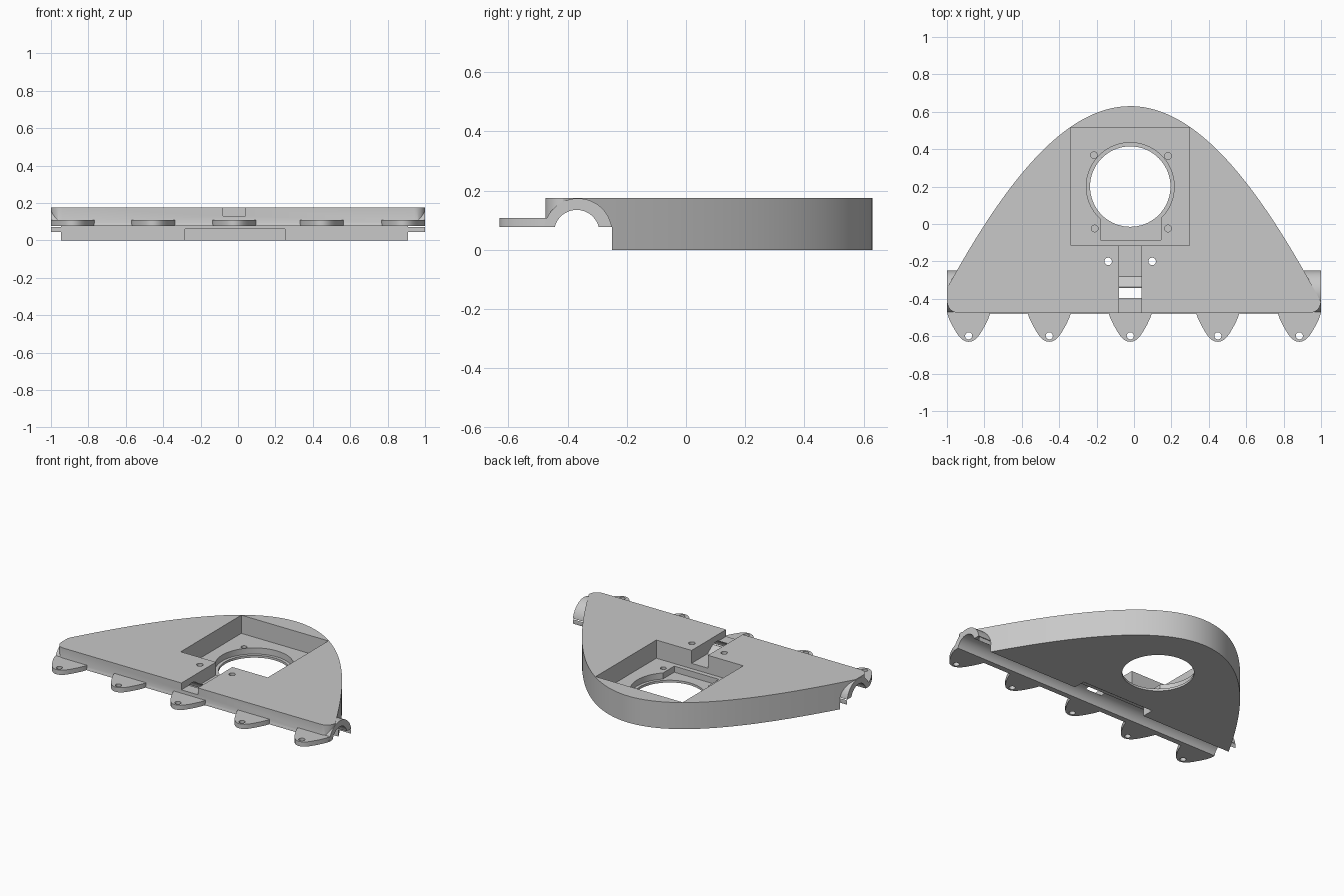
import bpy, bmesh, math

if "Cube" in bpy.data.objects:
    bpy.data.objects.remove(bpy.data.objects["Cube"])

grey = bpy.data.materials.new("light_grey")
grey.diffuse_color = (0.58, 0.58, 0.58, 1)
grey.use_nodes = True
grey.node_tree.nodes["Principled BSDF"].inputs["Base Color"].default_value = grey.diffuse_color
CX = -0.02   # centre line of the plate


def prism(name, pts, lo, hi, axis="Z"):
    """Extrude a closed profile: (x, y) along Z, or (y, z) along X."""
    bm = bmesh.new()
    place = (lambda p: (p[0], p[1], lo)) if axis == "Z" else (lambda p: (lo, p[0], p[1]))
    face = bm.faces.new([bm.verts.new(place(p)) for p in pts])
    ext = bmesh.ops.extrude_face_region(bm, geom=[face])
    verts = [g for g in ext["geom"] if isinstance(g, bmesh.types.BMVert)]
    d = hi - lo
    bmesh.ops.translate(bm, verts=verts, vec=(0, 0, d) if axis == "Z" else (d, 0, 0))
    bmesh.ops.recalc_face_normals(bm, faces=bm.faces)
    mesh = bpy.data.meshes.new(name)
    bm.to_mesh(mesh)
    bm.free()
    mesh.materials.append(grey)
    ob = bpy.data.objects.new(name, mesh)
    bpy.context.collection.objects.link(ob)
    return ob


def arc(cx, cy, r, a0=0, a1=360, n=48):
    full = abs(a1 - a0) == 360
    return [(cx + r * math.cos(math.radians(a0 + (a1 - a0) * i / n)),
             cy + r * math.sin(math.radians(a0 + (a1 - a0) * i / n)))
            for i in range(n if full else n + 1)]


def rect(x0, x1, y0, y1):
    return [(x0, y0), (x1, y0), (x1, y1), (x0, y1)]


def combine(target, tool, op="DIFFERENCE"):
    tool.hide_render = True
    mod = target.modifiers.new("bool", "BOOLEAN")
    mod.operation, mod.object, mod.solver = op, tool, "EXACT"
    bpy.context.view_layer.objects.active = target
    bpy.ops.object.modifier_apply(modifier=mod.name)
    bpy.data.objects.remove(tool)


def smooth(ob):
    bpy.ops.object.select_all(action="DESELECT")
    ob.select_set(True)
    bpy.context.view_layer.objects.active = ob
    bpy.ops.object.shade_smooth_by_angle(angle=math.radians(30))


# Plate outline: rounded back curve, clipped at the sides, rounded front corners
def back_y(d):
    return 0.63 - d * d * (1.1 - 0.09 * d * d)


left, right = -0.999 - CX, 0.999 - CX
outline = [(CX + d, back_y(d)) for d in
           [right + (left - right) * i / 80 for i in range(81)]]
outline += arc(-0.939, -0.415, 0.06, 180, 270, 10)
outline += arc(0.939, -0.415, 0.06, 270, 360, 10)[:-1] + [(0.999, -0.416)]
plate = prism("base_plate", outline, 0, 0.175)

# Half-round sleeve along the front edge, then its hollow and the step below it
combine(plate, prism("sleeve", arc(-0.365, 0.058, 0.116, n=64), -1, 1, "X"), "UNION")
a = math.degrees(math.asin(0.0185 / 0.0765))
hollow = [(-0.25, -0.1), (-0.25, 0.077)] + arc(-0.369, 0.0585, 0.0765, a, 180 - a, 32)
hollow += [(-0.8, 0.077), (-0.8, -0.1)]
combine(plate, prism("hollow", hollow, -1.1, 1.1, "X"))

# Square pocket, stepped seat and round opening
combine(plate, prism("pocket", rect(-0.337, 0.297, -0.115, 0.516), 0.055, 0.3))
combine(plate, prism("seat_ring", arc(CX, 0.2, 0.235, n=72), 0.015, 0.3))
combine(plate, prism("seat_notch", rect(-0.18, 0.145, -0.085, 0.1), 0.015, 0.3))
combine(plate, prism("opening", arc(CX, 0.2, 0.215, n=72), -0.1, 0.3))

# Cable channel from the pocket to the front edge
channel = [(-0.6, 0.13), (-0.337, 0.13), (-0.28, 0.09), (-0.1, 0.09), (-0.1, 0.3), (-0.6, 0.3)]
combine(plate, prism("channel", channel, -0.08, 0.04, "X"))

# Slot under the front edge, with two through holes above it
combine(plate, prism("front_slot", rect(-0.283, 0.25, -0.3, -0.17), -0.1, 0.06))
for x in (-0.138, 0.097):
    combine(plate, prism("through_hole", arc(x, -0.2, 0.02, n=24), -0.1, 0.3))

# Blind screw holes in the pocket floor
for x, y in ((-0.214, 0.368), (0.182, 0.364), (-0.21, -0.024), (0.182, -0.024)):
    combine(plate, prism("screw_hole", arc(x, y, 0.018, n=24), 0.015, 0.3))
smooth(plate)

# Five rounded tabs with holes along the front
half = [(0.116, -0.45), (0.116, -0.475), (0.106, -0.505), (0.088, -0.542), (0.066, -0.58),
        (0.05, -0.603), (0.034, -0.618), (0.017, -0.627)]
for i, x in enumerate((-0.884, -0.453, CX, 0.448, 0.884)):
    pts = [(x + px, py) for px, py in half] + [(x, -0.63)]
    pts += [(x - px, py) for px, py in reversed(half)]
    tab = prism("front_tab_%d" % (i + 1), pts, 0.077, 0.108)
    combine(tab, prism("tab_hole", arc(x, -0.598, 0.019, n=24), 0, 0.3))
    smooth(tab)
